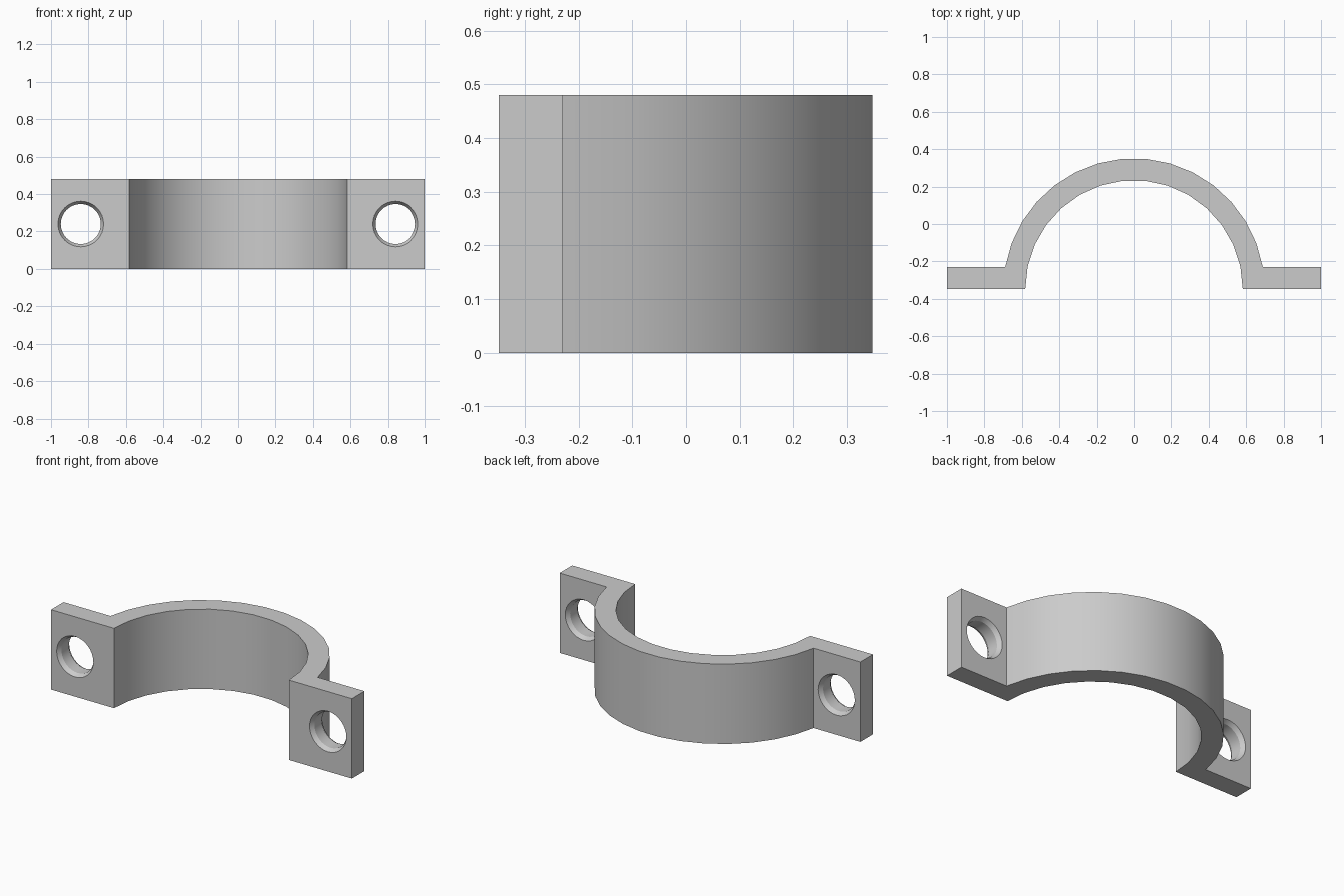
import bpy, bmesh, math

cube = bpy.data.objects.get("Cube")
if cube:
    bpy.data.objects.remove(cube)

HEIGHT = 0.48
FRONT, LUG_BACK = -0.348, -0.229
INNER, OUTER = 0.582, 0.699
SEGMENTS = 15

grey = bpy.data.materials.new("plain grey")
grey.use_nodes = True
colour = (0.6, 0.6, 0.6, 1)
grey.diffuse_color = colour
grey.node_tree.nodes["Principled BSDF"].inputs["Base Color"].default_value = colour


def make_object(name, bm):
    bmesh.ops.recalc_face_normals(bm, faces=bm.faces)
    mesh = bpy.data.meshes.new(name)
    bm.to_mesh(mesh)
    bm.free()
    mesh.materials.append(grey)
    obj = bpy.data.objects.new(name, mesh)
    bpy.context.collection.objects.link(obj)
    return obj


def arc(radius, half_angle):
    # Points from the left end over the crown to the right end
    angles = [half_angle * (1 - 2 * i / SEGMENTS) for i in range(SEGMENTS + 1)]
    return [(radius * math.sin(a), FRONT + radius * math.cos(a)) for a in angles]


# Clamp outline: half ring with a flat lug at each end
end_angle = math.acos((LUG_BACK - FRONT) / OUTER)
outline = [(1, FRONT), (1, LUG_BACK)] + arc(OUTER, end_angle)
outline += [(-1, LUG_BACK), (-1, FRONT)] + arc(INNER, math.pi / 2)[::-1]

bm = bmesh.new()
base = bm.faces.new([bm.verts.new((x, y, 0)) for x, y in outline])
top = bmesh.ops.extrude_face_region(bm, geom=[base])
bmesh.ops.translate(bm, vec=(0, 0, HEIGHT),
                    verts=[v for v in top["geom"] if isinstance(v, bmesh.types.BMVert)])
clamp = make_object("half_clamp", bm)


# Bolt hole cutter: a turned plug, wider at both mouths for the chamfers
def hole_cutter(x, sides=32):
    wide, narrow, bevel, over = 0.122, 0.107, 0.025, 0.01
    profile = [(FRONT - over, wide), (FRONT, wide), (FRONT + bevel, narrow),
               (LUG_BACK - bevel, narrow), (LUG_BACK, wide), (LUG_BACK + over, wide)]
    bm = bmesh.new()
    rings = []
    for y, r in profile:
        turns = [math.tau * i / sides for i in range(sides)]
        rings.append([bm.verts.new((x + r * math.cos(t), y, HEIGHT / 2 + r * math.sin(t)))
                      for t in turns])
    for a, b in zip(rings, rings[1:]):
        for i in range(sides):
            j = (i + 1) % sides
            bm.faces.new((a[i], a[j], b[j], b[i]))
    bm.faces.new(rings[0])
    bm.faces.new(rings[-1])
    cutter = make_object("bolt_hole_cutter", bm)
    cutter.hide_render = True
    return cutter


bpy.ops.object.select_all(action="DESELECT")
clamp.select_set(True)
bpy.context.view_layer.objects.active = clamp
for side in (-1, 1):
    cutter = hole_cutter(side * 0.841)
    cut = clamp.modifiers.new("bolt hole", "BOOLEAN")
    cut.operation = "DIFFERENCE"
    cut.solver = "EXACT"
    cut.object = cutter
    bpy.ops.object.modifier_apply(modifier=cut.name)
    bpy.data.objects.remove(cutter)

bpy.ops.object.shade_smooth_by_angle(angle=math.radians(25))
